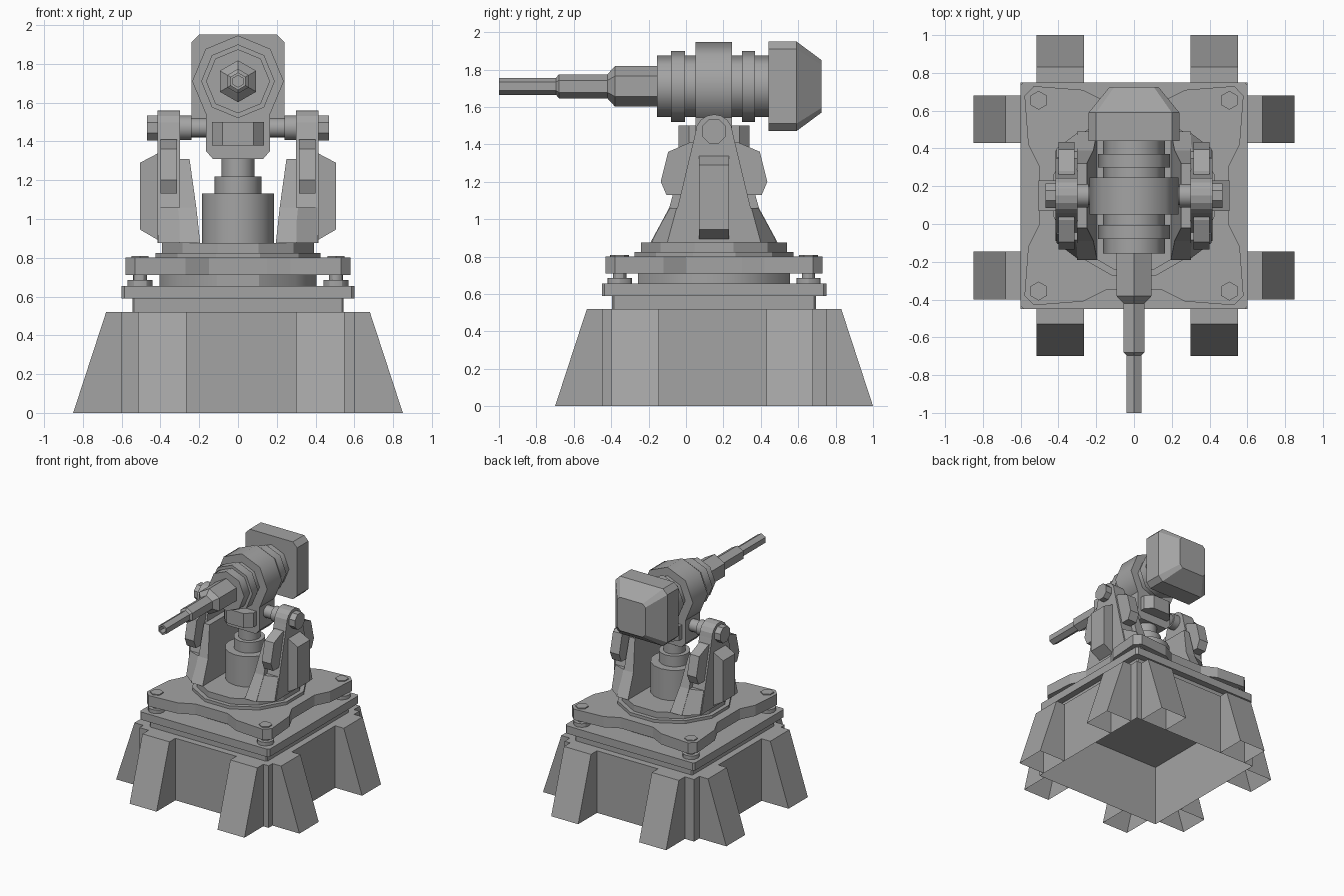
import bpy, bmesh, math
from mathutils import Vector

cube = bpy.data.objects.get("Cube")
if cube:
    bpy.data.objects.remove(cube)

CY = 0.15      # turret axis in y
GUN_Z = 1.71   # gun axis height
PIVOT_Z = 1.47

grey = bpy.data.materials.new("plain_grey")
grey.use_nodes = True
colour = (0.37, 0.37, 0.37, 1)
grey.diffuse_color = colour
grey.node_tree.nodes["Principled BSDF"].inputs["Base Color"].default_value = colour


def loft(name, sections, cap_start=True, cap_end=True, smooth=0):
    """Skin a list of equal-length 3D loops."""
    bm = bmesh.new()
    rings = [[bm.verts.new(p) for p in s] for s in sections]
    n = len(rings[0])
    for a, b in zip(rings, rings[1:]):
        for i in range(n):
            j = (i + 1) % n
            bm.faces.new((a[i], a[j], b[j], b[i]))
    if cap_start:
        bm.faces.new(rings[0])
    if cap_end:
        bm.faces.new(rings[-1])
    bmesh.ops.recalc_face_normals(bm, faces=bm.faces)
    mesh = bpy.data.meshes.new(name)
    bm.to_mesh(mesh)
    bm.free()
    mesh.materials.append(grey)
    ob = bpy.data.objects.new(name, mesh)
    bpy.context.collection.objects.link(ob)
    if smooth:
        bpy.ops.object.select_all(action='DESELECT')
        ob.select_set(True)
        bpy.context.view_layer.objects.active = ob
        bpy.ops.object.shade_smooth_by_angle(angle=math.radians(smooth))
    return ob


def place(axis, u, v, w):
    """Profile point (u, v) at depth w along the axis, y measured from the turret axis."""
    x, y, z = {"x": (w, u, v), "y": (u, w, v), "z": (u, v, w)}[axis]
    return Vector((x, y + CY, z))


def prism(name, pts, axis, lo, hi):
    return loft(name, [[place(axis, u, v, w) for u, v in pts] for w in (lo, hi)])


def turned(name, profile, axis, centre=(0, 0), sides=16, turn=0.0, smooth=30, cap_end=True):
    """Revolve (radius, depth) pairs around an axis."""
    angles = [math.tau * (i + turn) / sides for i in range(sides)]
    rings = [[place(axis, centre[0] + r * math.cos(a), centre[1] + r * math.sin(a), w)
              for a in angles] for r, w in profile]
    return loft(name, rings, cap_end=cap_end, smooth=smooth)


def chamfered(h, k, c, mid=0):
    """Rectangle outline of half sizes h, k with corners cut by c."""
    pts = [(h, k - c), (h - c, k), (c - h, k), (-h, k - c),
           (-h, c - k), (c - h, -k), (h - c, -k), (h, c - k)]
    return [(u, v + mid) for u, v in pts]


# Hollow pedestal, open underneath
square = [(-.6, -.6), (.6, -.6), (.6, .6), (-.6, .6)]
loft("pedestal", [[place("z", u, v, z) for u, v in square] for z in (0, .52)], cap_start=False)


def buttress(name, side, a, b, along_x):
    profile = [(.6, 0), (.6, .52), (.68, .52), (.85, 0)]

    def point(out, z, t):
        return Vector((t, side * out + CY, z)) if along_x else Vector((side * out, t + CY, z))
    ob = loft(name, [[point(o, z, t) for o, z in profile] for t in (a, b)])
    # open underside and no inner wall
    bm = bmesh.new()
    bm.from_mesh(ob.data)
    hidden = [f for f in bm.faces if all(v.co.z < .01 for v in f.verts)]
    bmesh.ops.delete(bm, geom=hidden, context='FACES')
    bm.to_mesh(ob.data)
    bm.free()


for side, word in ((-1, "a"), (1, "b")):
    for a, b in ((-.515, -.265), (.3, .55)):
        buttress("buttress_y_" + word, side, a, b, True)
    for a, b in ((-.55, -.295), (.28, .53)):
        buttress("buttress_x_" + word, side, a, b, False)

# Stacked deck plates
prism("lower_neck", chamfered(.545, .545, .01), "z", .52, .59)
prism("deck_plate", chamfered(.6, .6, .015), "z", .59, .655)
turned("upper_neck", [(.42, .655), (.42, .71)], "z", sides=12, turn=.5)

# Waisted mounting plate: one side outline repeated four times
side_outline = [(.58, -.53), (.56, -.27), (.5, -.15), (.5, .15), (.56, .27), (.58, .53)]
star = []
for q in range(4):
    c, s = round(math.cos(q * math.pi / 2)), round(math.sin(q * math.pi / 2))
    star += [(u * c - v * s, u * s + v * c) for u, v in side_outline]
prism("mounting_plate", star, "z", .71, .8)

# Corner bolts
for sx in (-1, 1):
    for sy in (-1, 1):
        turned("corner_bolt", [(.065, .655), (.065, .685), (.036, .685), (.036, .79)], "z",
               (sx * .505, sy * .505), sides=12)
        turned("bolt_head", [(.05, .79), (.05, .808)], "z", (sx * .505, sy * .505), sides=6, turn=.5)

# Turntable and lifting column
turned("turntable", [(.44, .8), (.44, .825), (.405, .825), (.405, .875)], "z", sides=12, turn=.5, smooth=0)
turned("column", [(.185, .875), (.185, 1.13), (.12, 1.13), (.12, 1.22), (.085, 1.22), (.085, 1.33)],
       "z", sides=16)

# Support arms
arc = [(.1 * math.cos(t * math.pi / 8), PIVOT_Z - .01 + .1 * math.sin(t * math.pi / 8)) for t in range(9)]
arm = [(-.24, .875), (.24, .875)] + arc
pad = [(.1, 1.41), (.13, 1.41), (.245, 1.36), (.285, 1.2), (.255, 1.13), (.1, 1.13)]
panel = [(.41, 1.34), (.505, 1.29), (.505, .945), (.41, .89)]
for s, word in ((-1, "right"), (1, "left")):
    prism(word + "_arm", arm, "x", s * .3, s * .415)
    prism(word + "_side_panel", [(s * u, v) for u, v in panel], "y", -.08, .08)
    # flared inner cheek
    loft(word + "_cheek", [
        [Vector((s * x, y + CY, z)) for x, y in ((xi, -h), (.302, -h), (.302, h), (xi, h))]
        for z, xi, h in ((.875, .195, .34), (1.06, .215, .24), (1.31, .25, .17))])
    for f in (-1, 1):
        prism(word + "_pad", [(f * u, v) for u, v in pad], "x", s * .315, s * .4)
        # sloping foot gusset
        loft(word + "_gusset", [
            [Vector((s * x, f * y + CY, .875)) for x, y in ((.2, .34), (.29, .34), (.41, .25), (.41, .1), (.2, .1))],
            [Vector((s * x, f * y + CY, 1.06)) for x, y in ((.3, .235), (.31, .235), (.41, .2), (.41, .1), (.3, .1))]])
    turned(word + "_trunnion", [(.05, s * .1), (.05, s * .24), (.063, s * .24), (.063, s * .3)],
           "x", (0, PIVOT_Z), sides=16)
    turned(word + "_pivot_nut", [(.07, s * .41), (.07, s * .468)], "x", (0, PIVOT_Z), sides=8, turn=.5, smooth=0)

# Gun cradle
yoke = [(-.165, 1.62), (-.165, 1.35), (-.13, 1.31), (.13, 1.31), (.165, 1.35), (.165, 1.62)]
prism("yoke", yoke, "y", -.1, .095)
prism("cradle_block", chamfered(.135, .19, .055), "z", 1.38, 1.5)

# Gun body with collars, then stepped barrel with a hollow muzzle
body = [(.165, -.305), (.165, -.23), (.19, -.23), (.19, -.155), (.165, -.155), (.165, -.1),
        (.236, -.1), (.236, .095), (.165, .095), (.165, .15), (.19, .15), (.19, .22),
        (.165, .22), (.165, .295)]
turned("gun_body", body, "y", (0, GUN_Z), sides=8, smooth=50)
barrel = [(.108, -.3), (.108, -.53), (.07, -.565), (.064, -.57), (.064, -.83), (.045, -.845),
          (.045, -1.15), (.03, -1.15), (.03, -1.05)]
turned("barrel", barrel, "y", (0, GUN_Z), sides=6, turn=.5, smooth=0)

# Rear counterweight
loft("counterweight", [[place("y", u, v, w) for u, v in chamfered(h, k, c, GUN_Z)]
                       for w, h, k, c in ((.29, .24, .24, .04), (.44, .24, .24, .04), (.575, .13, .14, .025))])
